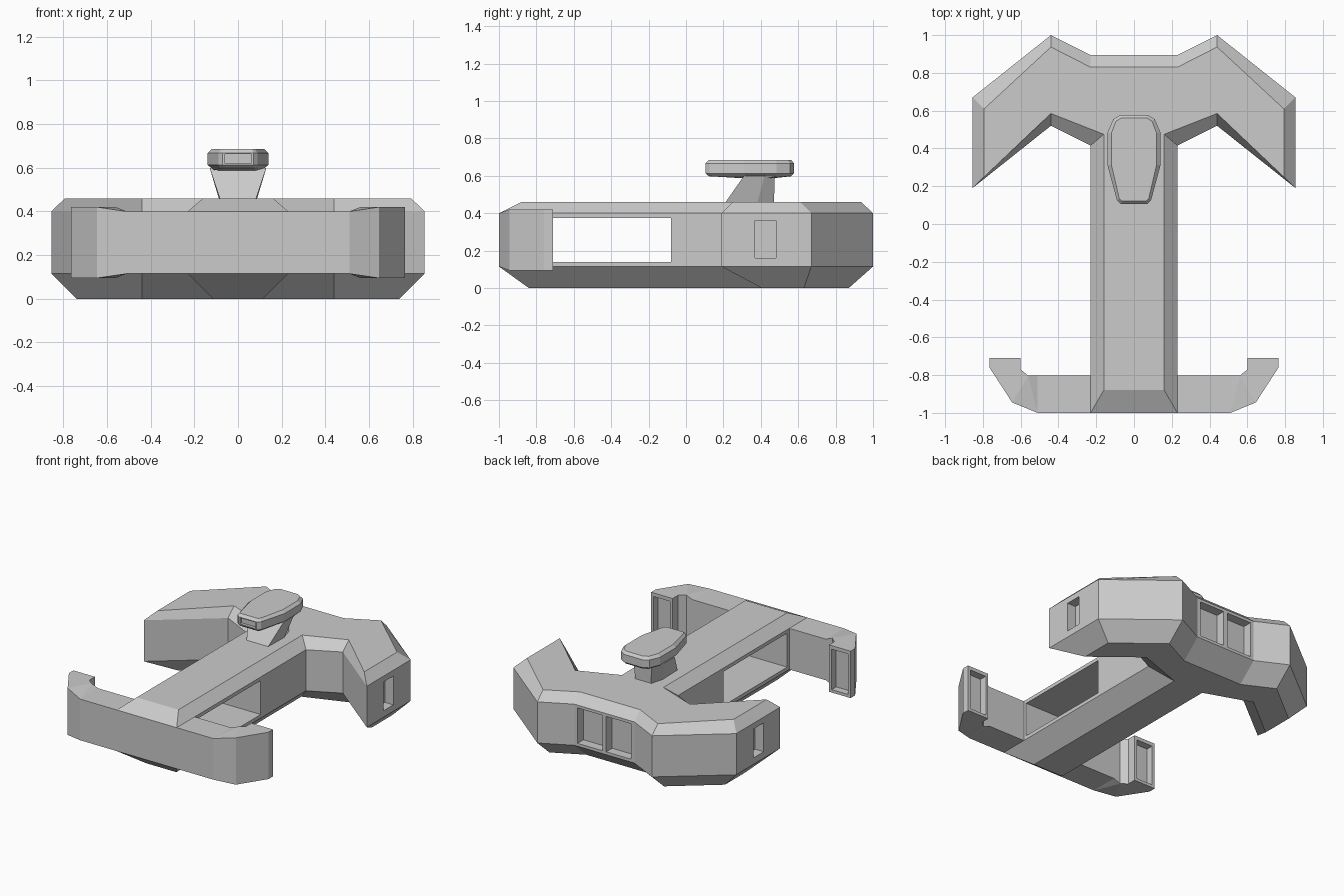
import bpy, bmesh

if "Cube" in bpy.data.objects:
    bpy.data.objects.remove(bpy.data.objects["Cube"])


def loft(name, rings, triangulate=False):
    """Closed solid from stacked rings of (x, y, z) points."""
    bm = bmesh.new()
    vs = [[bm.verts.new(p) for p in r] for r in rings]
    n = len(rings[0])
    for a, b in zip(vs, vs[1:]):
        for i in range(n):
            j = (i + 1) % n
            bm.faces.new((a[i], a[j], b[j], b[i]))
    caps = [bm.faces.new(vs[0][::-1]), bm.faces.new(vs[-1])]
    if triangulate:
        bmesh.ops.triangulate(bm, faces=caps)
    bmesh.ops.recalc_face_normals(bm, faces=bm.faces)
    me = bpy.data.meshes.new(name)
    bm.to_mesh(me)
    bm.free()
    ob = bpy.data.objects.new(name, me)
    bpy.context.collection.objects.link(ob)
    return ob


def mirrored(half, z):
    """Full outline from the +x half, listed front to back."""
    return [(x, y, z) for x, y in half] + [(-x, y, z) for x, y in half[::-1]]


def cut(ob, lo, hi):
    """Subtract the box lo..hi from ob."""
    (x0, y0, z0), (x1, y1, z1) = lo, hi
    box = loft("cutter", [[(x0, y0, z), (x1, y0, z), (x1, y1, z), (x0, y1, z)] for z in (z0, z1)])
    box.hide_render = True
    m = ob.modifiers.new("cut", 'BOOLEAN')
    m.operation, m.solver, m.object = 'DIFFERENCE', 'EXACT', box
    bpy.context.view_layer.objects.active = ob
    bpy.ops.object.modifier_apply(modifier=m.name)
    bpy.data.objects.remove(box)


# Hull: T-shaped outline with chamfered top and deeper chamfered bottom
mid = [(.23, -1), (.23, .415), (.44, .52), (.855, .19), (.855, .67), (.44, 1), (.23, .895)]
top = [(.16, -.88), (.16, .475), (.44, .585), (.793, .25), (.793, .61), (.44, .937), (.23, .83)]
low = [(.115, -.84), (.115, .53), (.44, .645), (.74, .405), (.74, .63), (.44, .87), (.23, .765)]
hull = loft("hull", [mirrored(low, 0), mirrored(mid, .115), mirrored(mid, .40), mirrored(top, .46)])

# Long opening through the spine
cut(hull, (-.4, -.78, .14), (.4, -.08, .375))
# Wing side ports and rear engine bays
for s in (-1, 1):
    xs = sorted((s * .79, s * .95))
    cut(hull, (xs[0], .37, .16), (xs[1], .48, .36))
    xs = sorted((s * .015, s * .205))
    cut(hull, (xs[0], .83, .135), (xs[1], 1.0, .38))

# Front arms with hooked, recessed tips
arm = [(.23, -1, 0), (.51, -1, 0), (.645, -.945, .02), (.765, -.76, .02), (.765, -.71, .02),
       (.60, -.71, .02), (.60, -.77, .02), (.56, -.803, .02), (.51, -.803, 0), (.23, -.803, 0)]
for s, side in ((1, "right"), (-1, "left")):
    ob = loft(side + "_arm", [[(s * x, y, .115 - p) for x, y, p in arm],
                              [(s * x, y, .40 + p) for x, y, p in arm]], True)
    xs = sorted((s * .62, s * .745))
    cut(ob, (xs[0], -.76, .115), (xs[1], -.6, .395))

# Tower neck: widens upward and leans back
loft("tower_neck", [mirrored([(.08, .205), (.085, .38), (.06, .47)], .45),
                    mirrored([(.13, .31), (.13, .42), (.07, .475)], .60)])

# Tower head: bevelled tapered plate with a front window
rim = [(.07, .105), (.09, .125), (.14, .31), (.14, .485), (.11, .555), (.07, .578)]
inset = [(.065, .122), (.078, .135), (.12, .315), (.12, .48), (.095, .545), (.065, .562)]
base = [(.065, .29), (.08, .30), (.115, .33), (.115, .44), (.10, .46), (.06, .475)]
head = loft("tower_head", [mirrored(base, .588), mirrored(inset, .598), mirrored(rim, .613),
                           mirrored(rim, .667), mirrored(inset, .685)])
cut(head, (-.06, .0, .62), (.06, .125, .662))
